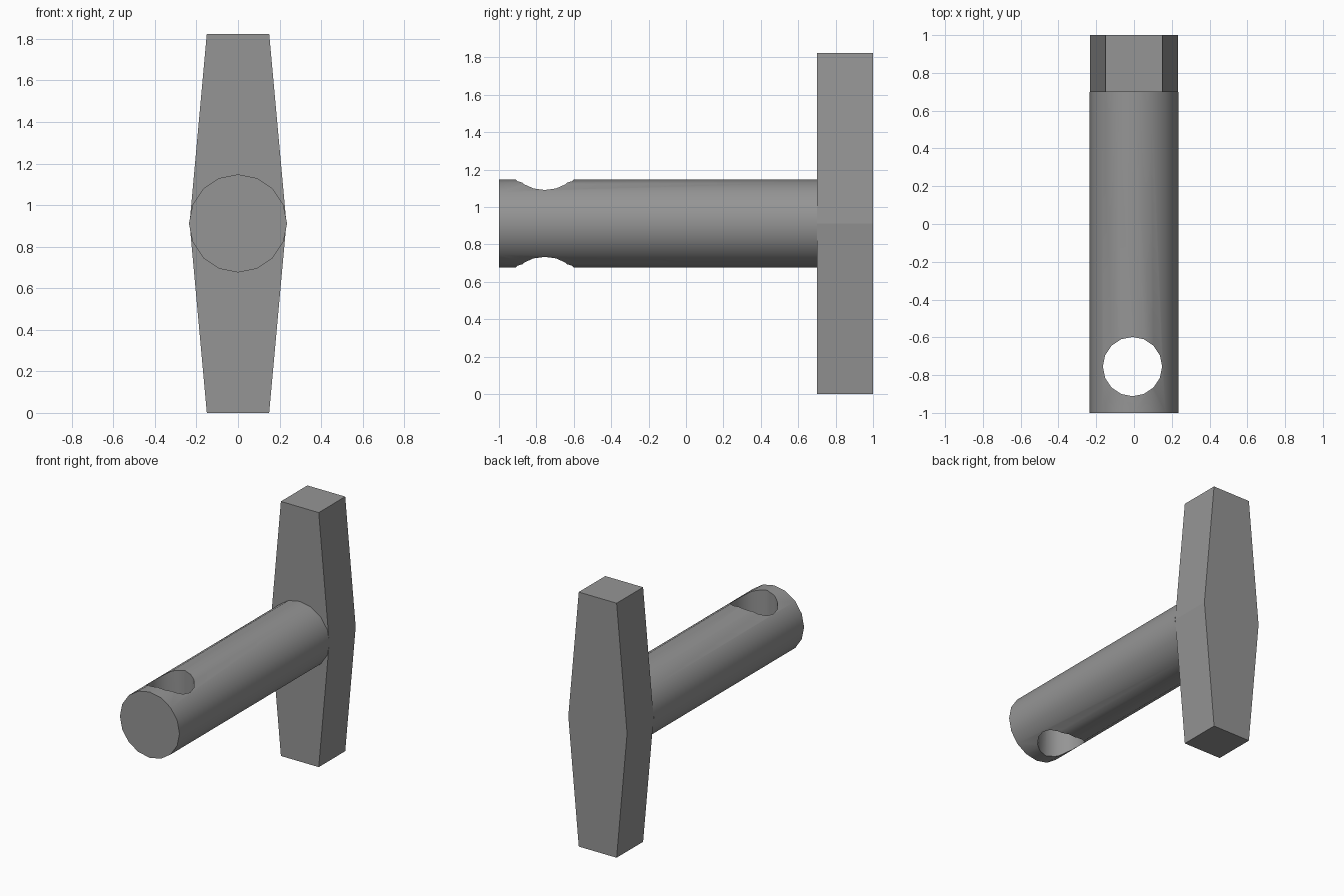
import bpy
import bmesh
import math

if "Cube" in bpy.data.objects:
    bpy.data.objects.remove(bpy.data.objects["Cube"])

ZC = 0.912  # height of the handle axis

grey = bpy.data.materials.new("mid grey")
grey.diffuse_color = (0.3, 0.3, 0.3, 1)
grey.use_nodes = True
grey.node_tree.nodes["Principled BSDF"].inputs["Base Color"].default_value = grey.diffuse_color


def cylinder(name, sides, radius, length, location, rotation=(0, 0, 0)):
    bpy.ops.mesh.primitive_cylinder_add(vertices=sides, radius=radius, depth=length,
                                        location=location, rotation=rotation)
    obj = bpy.context.object
    obj.name = name
    obj.data.materials.append(grey)
    return obj


# Crossbar: six-sided tapered outline extruded from front to back
outline = [(-0.15, 0), (0.15, 0), (0.233, ZC), (0.15, 2 * ZC), (-0.15, 2 * ZC), (-0.233, ZC)]
bm = bmesh.new()
front = bm.faces.new([bm.verts.new((x, 0.7, z)) for x, z in outline])
extruded = bmesh.ops.extrude_face_region(bm, geom=[front])["geom"]
bmesh.ops.translate(bm, vec=(0, 0.3, 0),
                    verts=[g for g in extruded if isinstance(g, bmesh.types.BMVert)])
bmesh.ops.recalc_face_normals(bm, faces=bm.faces)
mesh = bpy.data.meshes.new("crossbar")
bm.to_mesh(mesh)
bm.free()
mesh.materials.append(grey)
bpy.context.collection.objects.link(bpy.data.objects.new("crossbar", mesh))

# Handle: round bar reaching forward from the crossbar
handle = cylinder("handle", 16, 0.236, 1.7, (0, -0.15, ZC), (math.pi / 2, 0, 0))

# Vertical hole through the handle near its free end
cutter = cylinder("hole_cutter", 16, 0.157, 1, (-0.008, -0.755, ZC))
cutter.hide_render = True
cutter.hide_set(True)
hole = handle.modifiers.new("hole", "BOOLEAN")
hole.operation = "DIFFERENCE"
hole.solver = "EXACT"
hole.object = cutter

# Bake the hole, then smooth the round walls and keep rims sharp
bpy.ops.object.select_all(action="DESELECT")
bpy.context.view_layer.objects.active = handle
handle.select_set(True)
bpy.ops.object.modifier_apply(modifier=hole.name)
bpy.data.objects.remove(cutter)
bpy.ops.object.shade_smooth_by_angle(angle=math.radians(35))
